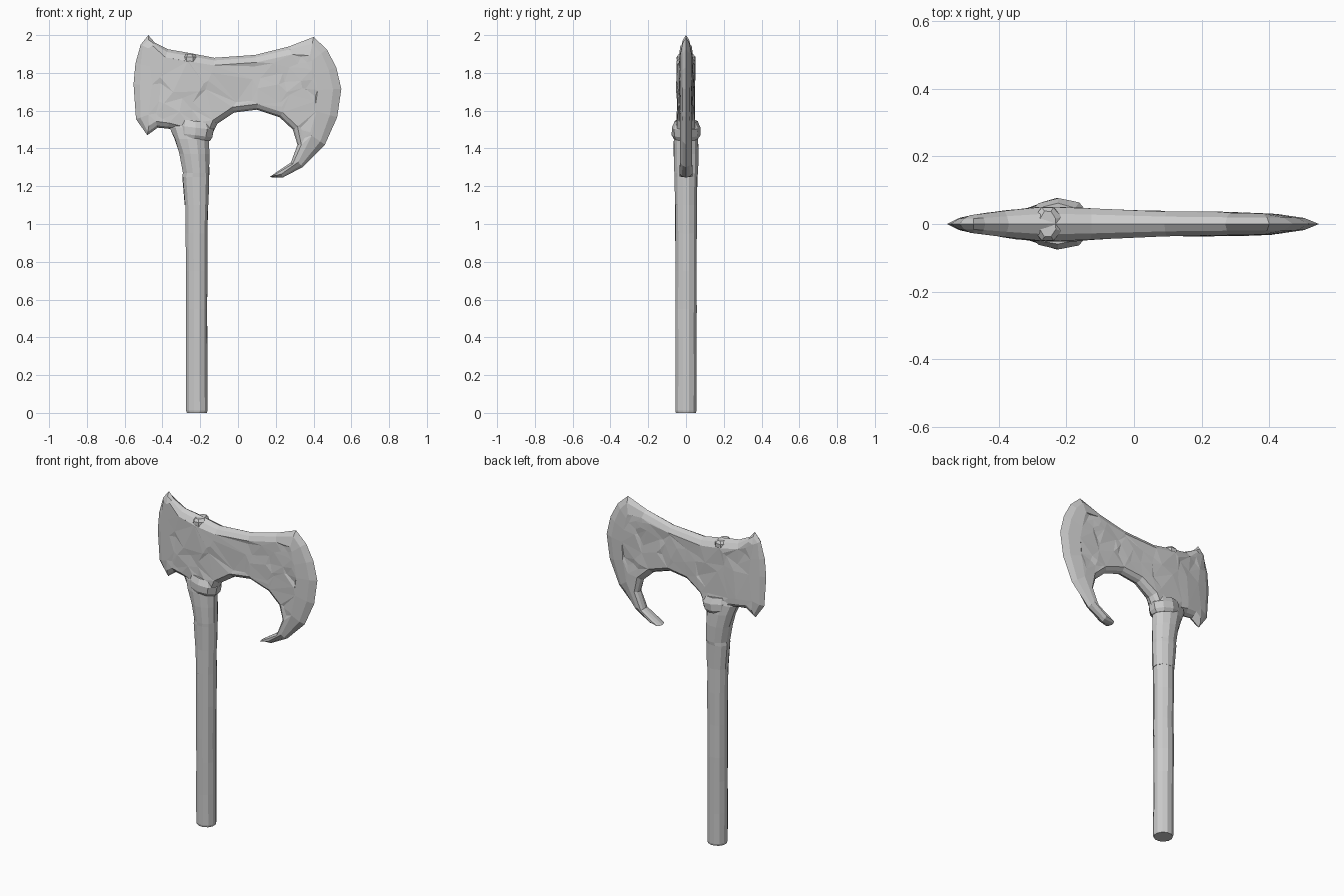
import bpy, bmesh, math, random
from mathutils import Vector
from mathutils.geometry import delaunay_2d_cdt

if "Cube" in bpy.data.objects:
    bpy.data.objects.remove(bpy.data.objects["Cube"])

random.seed(4)


def finish(bm, name):
    bmesh.ops.remove_doubles(bm, verts=bm.verts, dist=0.0005)
    bmesh.ops.delete(bm, geom=[v for v in bm.verts if not v.link_faces], context='VERTS')
    bmesh.ops.recalc_face_normals(bm, faces=bm.faces)
    me = bpy.data.meshes.new(name)
    bm.to_mesh(me)
    bm.free()
    ob = bpy.data.objects.new(name, me)
    bpy.context.collection.objects.link(ob)
    return ob


def loft(name, stations, sides, jitter, tilt=0.0):
    """Stations are (z, left x, right x, half depth)."""
    bm = bmesh.new()
    rings = []
    for z, xl, xr, ry in stations:
        ring = []
        for i in range(sides):
            a = math.tau * (i + 0.5) / sides
            k = 1 + random.uniform(-jitter, jitter)
            dx = (xr - xl) / 2 * math.cos(a) * k
            ring.append(bm.verts.new(((xl + xr) / 2 + dx, ry * math.sin(a) * k, z + tilt * dx)))
        rings.append(ring)
    for a, b in zip(rings, rings[1:]):
        for i in range(sides):
            j = (i + 1) % sides
            bm.faces.new((a[i], a[j], b[j], b[i]))
    bm.faces.new(rings[0])
    bm.faces.new(rings[-1])
    return finish(bm, name)


# Half thickness of the head along x
THICK = [(-0.56, 0.018), (-0.45, 0.030), (-0.29, 0.051), (-0.2, 0.051),
         (0.0, 0.038), (0.4, 0.031), (0.56, 0.022)]


def thickness(x):
    for (x0, t0), (x1, t1) in zip(THICK, THICK[1:]):
        if x <= x1:
            return t0 + (t1 - t0) * (x - x0) / (x1 - x0)
    return THICK[-1][1]


# Head outline, counter-clockwise: x, z, bevel width
OUTLINE = [
    (-0.475, 2.0, .07), (-0.515, 1.95, .035), (-0.543, 1.85, .08), (-0.553, 1.74, .1),
    (-0.54, 1.555, .07), (-0.48, 1.47, .05), (-0.425, 1.51, .035), (-0.37, 1.505, .03),
    (-0.25, 1.475, .03), (-0.135, 1.48, .03), (-0.11, 1.53, .03), (-0.02, 1.59, .03),
    (0.10, 1.605, .03), (0.22, 1.565, .03), (0.29, 1.50, .03), (0.315, 1.42, .02),
    (0.28, 1.325, .012), (0.165, 1.248, .012), (0.235, 1.245, .02), (0.34, 1.30, .035),
    (0.46, 1.42, .085), (0.525, 1.565, .115), (0.547, 1.715, .125), (0.52, 1.83, .12),
    (0.47, 1.925, .1), (0.40, 1.99, .1), (0.27, 1.94, .045), (0.09, 1.895, .04),
    (-0.125, 1.88, .04), (-0.255, 1.905, .045), (-0.37, 1.925, .045), (-0.44, 1.96, .02)]


def inset_ring(factor):
    pts = []
    n = len(OUTLINE)
    for i, (x, z, w) in enumerate(OUTLINE):
        p = Vector((x, z))
        d0 = (p - Vector(OUTLINE[i - 1][:2])).normalized()
        d1 = (Vector(OUTLINE[(i + 1) % n][:2]) - p).normalized()
        d = (d0 + d1).normalized()
        pts.append(p + Vector((-d.y, d.x)) * w * factor)
    return pts


# Axe head: sharp rim, rounded bevel, chipped flat faces on both sides
bm = bmesh.new()
rim, mid, inner = inset_ring(0), inset_ring(0.35), inset_ring(1)
n = len(rim)
for s in (-1, 1):
    rings = [[bm.verts.new((p.x, s * k * thickness(q.x), p.y)) for p, q in zip(r, inner)]
             for r, k in ((rim, 0), (mid, 0.6), (inner, 1))]
    for a, b in zip(rings, rings[1:]):
        for i in range(n):
            j = (i + 1) % n
            bm.faces.new((a[i], a[j], b[j], b[i]))
    chips = [Vector((random.uniform(-0.45, 0.42), random.uniform(1.45, 1.92))) for _ in range(90)]
    verts, _, faces, orig, _, _ = delaunay_2d_cdt(inner + chips, [], [list(range(n))], 1, 1e-5)
    new = []
    for v, o in zip(verts, orig):
        on_ring = any(k < n for k in o)
        y = thickness(v.x) + (0 if on_ring else random.uniform(-0.007, 0.003))
        new.append(bm.verts.new((v.x, s * y, v.y)))
    for f in faces:
        bm.faces.new([new[k] for k in f])
finish(bm, "axe_head")

# Wooden handle with small hewn irregularities
loft("handle", [(0, -.272, -.163, .055), (.012, -.276, -.159, .058), (.2, -.276, -.16, .058),
                (.4, -.277, -.16, .058), (.55, -.277, -.161, .058), (.75, -.278, -.159, .058),
                (.95, -.279, -.159, .058), (1.13, -.281, -.158, .058)], 12, 0.025)

# Flared socket joining handle and head
loft("socket", [(1.1, -.283, -.155, .06), (1.25, -.296, -.15, .063), (1.27, -.292, -.15, .065),
                (1.37, -.312, -.15, .068), (1.45, -.338, -.15, .066), (1.51, -.365, -.14, .058),
                (1.57, -.36, -.13, .04)], 12, 0.03)

# Binding collar under the head
loft("collar", [(1.45, -.32, -.145, .063), (1.47, -.325, -.13, .075), (1.51, -.325, -.122, .077),
                (1.545, -.315, -.135, .06)], 10, 0.03, -0.12)

# Handle end showing through the top of the head
loft("handle_end", [(1.8, -.31, -.2, .05), (1.885, -.3, -.21, .054), (1.9, -.28, -.23, .04)], 8, 0.03)
